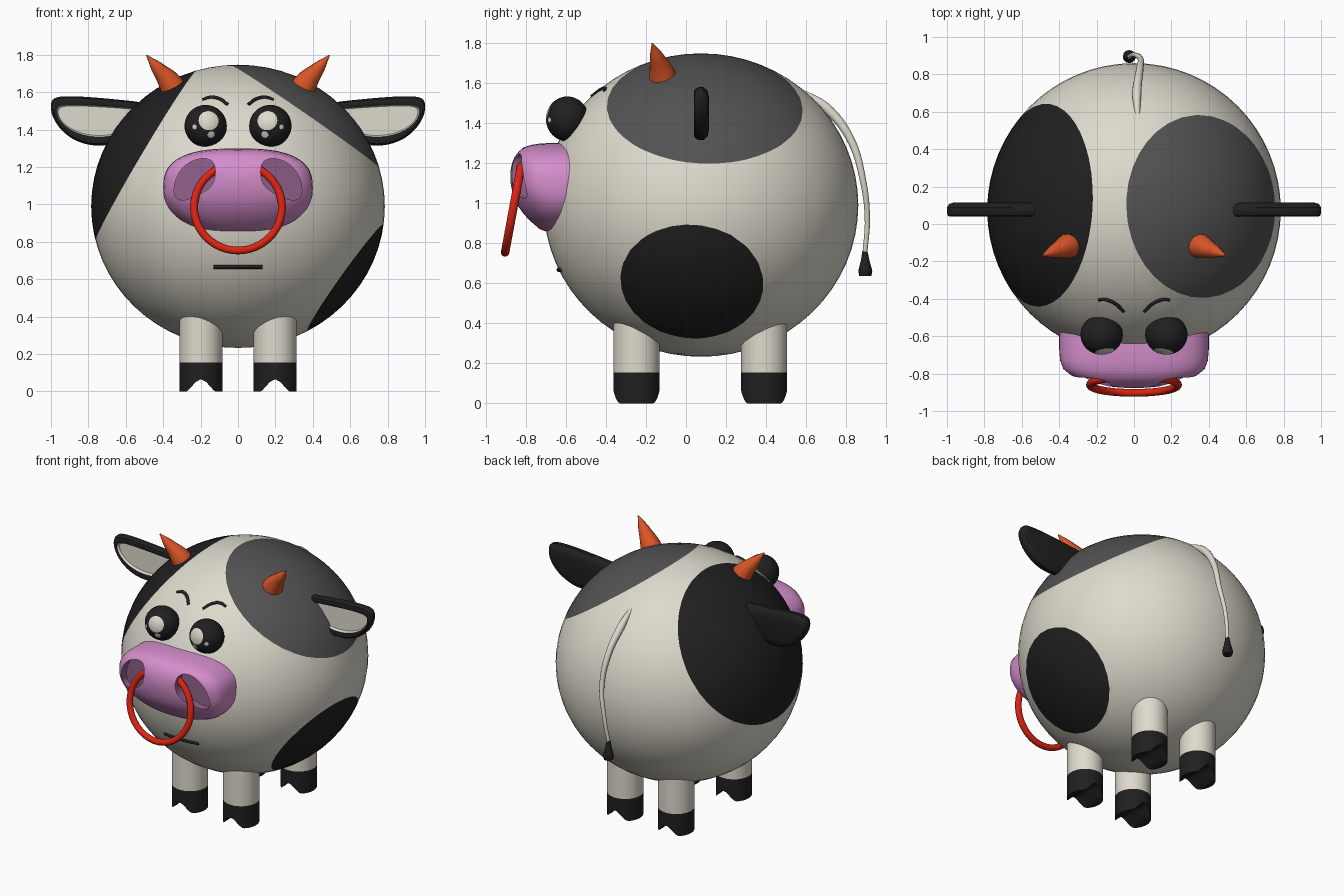
import bpy, bmesh, math
from mathutils import Vector

if "Cube" in bpy.data.objects:
    bpy.data.objects.remove(bpy.data.objects["Cube"])


def material(name, rgb):
    m = bpy.data.materials.new(name)
    m.diffuse_color = (*rgb, 1)
    m.use_nodes = True
    m.node_tree.nodes["Principled BSDF"].inputs["Base Color"].default_value = m.diffuse_color
    return m


CREAM = material("cream", (0.73, 0.70, 0.61))
BLACK = material("black", (0.014, 0.014, 0.014))
GREY = material("dark grey", (0.085, 0.085, 0.085))
PINK = material("pink", (0.66, 0.27, 0.60))
NOSTRIL = material("dull purple", (0.28, 0.12, 0.26))
ORANGE = material("orange", (0.70, 0.09, 0.02))
RED = material("red", (0.72, 0.018, 0.006))

BC, BR = Vector((0, 0.075, 0.99)), Vector((0.785, 0.785, 0.757))


def smooth(ob, angle=40):
    bpy.ops.object.select_all(action='DESELECT')
    ob.select_set(True)
    bpy.context.view_layer.objects.active = ob
    bpy.ops.object.shade_smooth_by_angle(angle=math.radians(angle))


def finish(bm, name, mats, angle=40):
    bmesh.ops.recalc_face_normals(bm, faces=bm.faces[:])
    me = bpy.data.meshes.new(name)
    bm.to_mesh(me)
    bm.free()
    ob = bpy.data.objects.new(name, me)
    bpy.context.collection.objects.link(ob)
    for m in mats:
        me.materials.append(m)
    smooth(ob, angle)
    return ob


def ellipsoid(name, centre, radii, mats, caps):
    """Ellipsoid with painted caps; each cap is (normal, distance, material index)."""
    bm = bmesh.new()
    bmesh.ops.create_uvsphere(bm, u_segments=64, v_segments=32, radius=1)
    for v in bm.verts:
        v.co = Vector(a * b for a, b in zip(v.co, radii))
    for n, d, idx in caps:
        n = Vector(n).normalized()
        bmesh.ops.bisect_plane(bm, geom=bm.verts[:] + bm.edges[:] + bm.faces[:],
                               plane_co=n * d, plane_no=n)
        for f in bm.faces:
            if f.calc_center_median().dot(n) > d:
                f.material_index = idx
    bmesh.ops.translate(bm, vec=centre, verts=bm.verts[:])
    return finish(bm, name, mats)


def loft(name, rings, mats, rule=lambda i, last: 0, angle=40):
    """Skin closed rings; rule(band, last) gives the material index of each band."""
    bm = bmesh.new()
    vs = [[bm.verts.new(p) for p in r] for r in rings]
    n, last = len(vs[0]), len(vs) - 1
    for i in range(last):
        for j in range(n):
            k = (j + 1) % n
            f = bm.faces.new((vs[i][j], vs[i][k], vs[i + 1][k], vs[i + 1][j]))
            f.material_index = rule(i, last)
    bm.faces.new(vs[0]).material_index = rule(0, last)
    bm.faces.new(vs[-1]).material_index = rule(last, last)
    return finish(bm, name, mats, angle)


def rounded(pts, times=2):
    """Corner-cutting of a closed outline."""
    for _ in range(times):
        out = []
        for (ax, az), (bx, bz) in zip(pts, pts[1:] + pts[:1]):
            out += [(ax * .75 + bx * .25, az * .75 + bz * .25),
                    (ax * .25 + bx * .75, az * .25 + bz * .75)]
        pts = out
    return pts


def tube(name, pts, radii, mat, res=4):
    cu = bpy.data.curves.new(name, 'CURVE')
    cu.dimensions = '3D'
    cu.bevel_depth, cu.bevel_resolution = 1, res
    cu.use_fill_caps, cu.resolution_u = True, 8
    sp = cu.splines.new('BEZIER')
    sp.bezier_points.add(len(pts) - 1)
    for bp, p, r in zip(sp.bezier_points, pts, radii):
        bp.co, bp.radius = p, r
        bp.handle_left_type = bp.handle_right_type = 'AUTO'
    cu.materials.append(mat)
    ob = bpy.data.objects.new(name, cu)
    bpy.context.collection.objects.link(ob)
    bpy.ops.object.select_all(action='DESELECT')
    ob.select_set(True)
    bpy.context.view_layer.objects.active = ob
    bpy.ops.object.convert(target='MESH')
    smooth(bpy.context.object)


def on_face(x, z):
    """Point on the front of the body."""
    return (x, BC.y - BR.y * math.sqrt(1 - (x / BR.x) ** 2 - ((z - BC.z) / BR.z) ** 2), z)


# Body with three painted patches
ellipsoid("body", BC, BR, [CREAM, GREY, BLACK],
          [((0.568, 0.03, 0.823), 0.599, 1),
           ((-0.86, 0.045, 0.51), 0.561, 2),
           ((0.814, -0.065, -0.581), 0.69, 2)])

# Snout: rounded cross-sections (y, half width, top, bottom)
sections = [(-0.48, 0.39, 1.29, 0.85), (-0.60, 0.40, 1.30, 0.845), (-0.67, 0.40, 1.30, 0.847),
            (-0.73, 0.395, 1.297, 0.87), (-0.775, 0.378, 1.29, 0.908), (-0.81, 0.335, 1.278, 0.945),
            (-0.835, 0.28, 1.257, 0.98), (-0.855, 0.215, 1.232, 1.015), (-0.868, 0.14, 1.20, 1.06),
            (-0.875, 0.07, 1.165, 1.10), (-0.877, 0.005, 1.137, 1.132)]
rings = []
for y, w, top, bot in sections:
    zc = bot + (top - bot) * 0.53
    ring = []
    for k in range(64):
        a = 2 * math.pi * k / 64
        c, s = math.cos(a), math.sin(a)
        e = 2 / (2.7 if s > 0 else 2.25)
        ring.append((math.copysign(abs(c) ** e, c) * w, y,
                     zc + math.copysign(abs(s) ** e, s) * (top - zc if s > 0 else zc - bot)))
    rings.append(ring)
snout = loft("snout", rings, [PINK, NOSTRIL])

# Hollow nostrils
nostril = rounded([(0.135, 1.10), (0.118, 1.17), (0.13, 1.23), (0.18, 1.25), (0.26, 1.23),
                   (0.32, 1.17), (0.345, 1.09), (0.335, 1.03), (0.28, 1.02), (0.2, 1.055)])
for s in (-1, 1):
    cutter = loft("nostril_cutter", [[(s * x, -1.0, z) for x, z in nostril],
                                     [(s * x, -0.80 + (x - 0.13) * 0.25, z) for x, z in nostril]],
                  [PINK, NOSTRIL], lambda i, last: 1)
    cutter.hide_render = True
    mod = snout.modifiers.new("nostril", 'BOOLEAN')
    mod.operation, mod.solver, mod.object = 'DIFFERENCE', 'EXACT', cutter
    bpy.context.view_layer.objects.active = snout
    bpy.ops.object.modifier_apply(modifier=mod.name)
    bpy.data.objects.remove(cutter)
smooth(snout)

# Nose ring, tilted forward
bpy.ops.mesh.primitive_torus_add(location=(0, -0.86, 0.985), rotation=(math.radians(79.5), 0, 0),
                                 major_radius=0.235, minor_radius=0.021,
                                 major_segments=64, minor_segments=16)
bpy.context.object.name = "nose_ring"
bpy.context.object.data.materials.append(RED)
smooth(bpy.context.object)

# Mouth
tube("mouth", [on_face(x, 0.667) for x in (-0.13, -0.065, 0, 0.065, 0.13)], [0.011] * 5, BLACK)

ear = rounded([(0.45, 1.54), (0.7, 1.567), (0.88, 1.58), (0.985, 1.575), (1.005, 1.53),
               (0.99, 1.46), (0.94, 1.39), (0.87, 1.34), (0.78, 1.313), (0.68, 1.318),
               (0.6, 1.36), (0.45, 1.40)])
# Ear layers, back to front: x scale, z scale, y
ear_layers = [(0.86, 0.6, 0.115), (0.95, 0.85, 0.108), (1, 1, 0.088), (1, 1, 0.062),
              (0.98, 0.93, 0.045), (0.95, 0.82, 0.04), (0.89, 0.66, 0.045), (0.86, 0.6, 0.062)]

for s, side in ((-1, "left"), (1, "right")):
    # Eyes with painted highlights
    ellipsoid(side + "_eye", (s * 0.173, -0.592, 1.42), (0.113, 0.107, 0.112), [BLACK, CREAM],
              [((-0.15 * s, -0.95, 0.27), 0.0945, 1),
               ((0.055 * s, -0.092, -0.005), 0.1077, 1),
               ((-0.028 * s, -0.097, -0.045), 0.1065, 1)])
    # Eyebrows
    tube(side + "_eyebrow", [on_face(s * x, z) for x, z in
                             ((0.19, 1.56), (0.15, 1.572), (0.10, 1.565), (0.055, 1.533))],
         [0.008, 0.01, 0.01, 0.009], BLACK)
    # Horns
    tube(side + "_horn", [(s * 0.315, -0.105, 1.56), (s * 0.36, -0.12, 1.645),
                          (s * 0.435, -0.148, 1.735), (s * 0.488, -0.168, 1.797)],
         [0.08, 0.066, 0.034, 0.004], ORANGE)
    # Ears with a hollow light inside
    loft(side + "_ear", [[(s * (0.72 + (x - 0.72) * kx), y, 1.45 + (z - 1.45) * kz) for x, z in ear]
                         for kx, kz, y in ear_layers], [BLACK, CREAM],
         lambda i, last: 1 if i >= last - 1 else 0)

    # Legs with cloven hooves
    for name, cy in (("front", -0.247), ("back", 0.39)):
        rings = []
        for r, z in ((0.115, 0.45), (0.115, 0.155), (0.115, 0), (0.09, 0),
                     (0.06, 0), (0.03, 0), (0.003, 0)):
            ring = []
            for k in range(48):
                a = 2 * math.pi * k / 48
                dx, dy = r * math.cos(a), r * math.sin(a)
                notch = 0.065 * math.cos(math.pi / 2 * min(1, abs(dx) / 0.078)) ** 1.4
                ring.append((s * 0.198 + dx, cy + dy, z if z else notch))
            rings.append(ring)
        loft(f"{name}_{side}_leg", rings, [CREAM, BLACK], lambda i, last: 1 if i > 0 else 0)

# Tail and tuft
tube("tail", [(0.02, 0.56, 1.565), (0.015, 0.70, 1.475), (0.03, 0.82, 1.32), (0.035, 0.882, 1.12),
              (0.0, 0.905, 0.92), (-0.025, 0.893, 0.75)],
     [0.012, 0.025, 0.02, 0.016, 0.013, 0.012], CREAM)
tube("tail_tuft", [(-0.025, 0.893, 0.765), (-0.025, 0.894, 0.72), (-0.025, 0.895, 0.66),
                   (-0.025, 0.895, 0.635)], [0.012, 0.02, 0.035, 0.03], BLACK)
